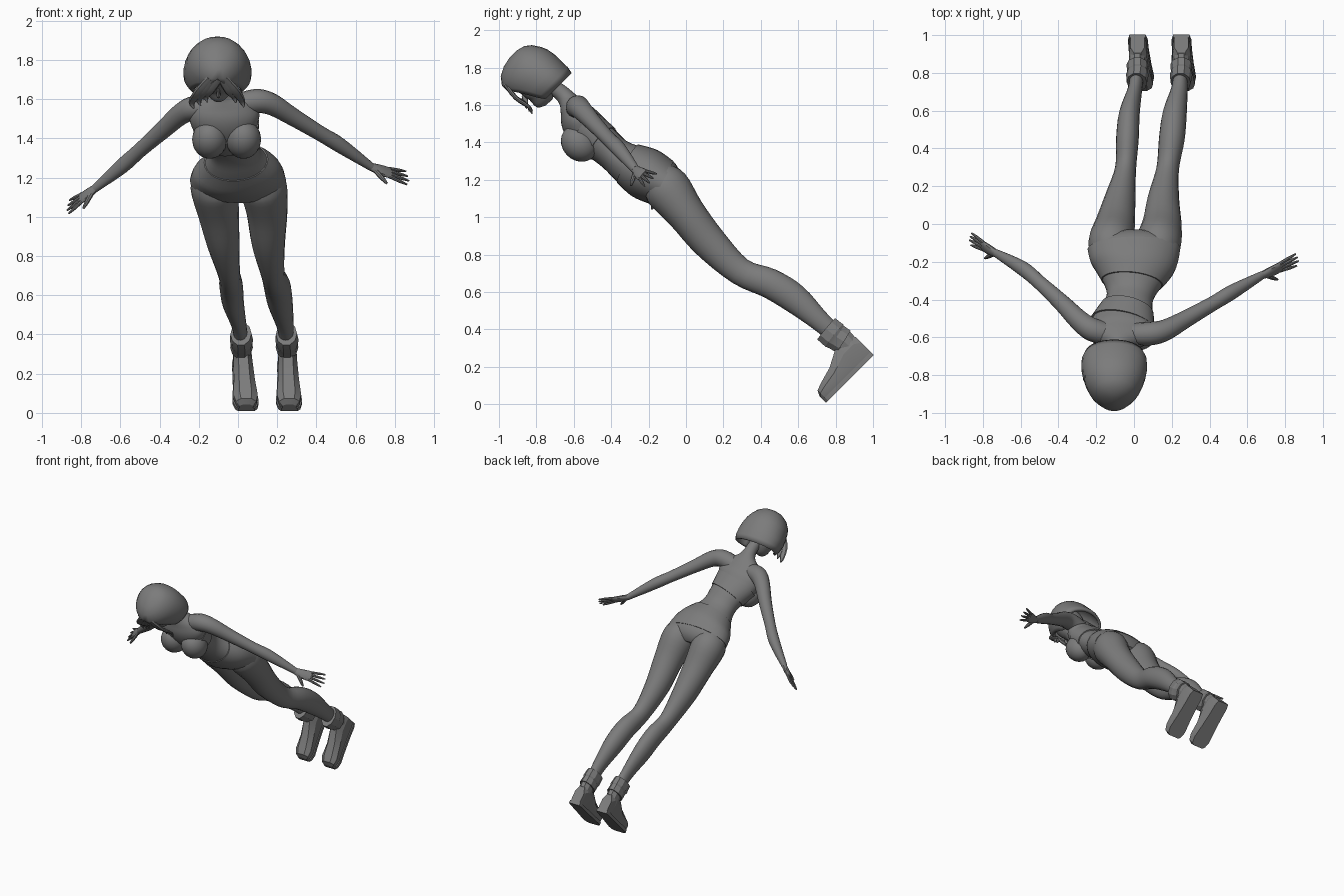
import bpy, bmesh, math
from mathutils import Vector

if "Cube" in bpy.data.objects:
    bpy.data.objects.remove(bpy.data.objects["Cube"])

K = math.sqrt(0.5)
GREY = bpy.data.materials.new("plain_grey")
GREY.diffuse_color = (0.2, 0.2, 0.2, 1)
GREY.use_nodes = True
GREY.node_tree.nodes["Principled BSDF"].inputs["Base Color"].default_value = GREY.diffuse_color
FWD = Vector((0, -K, -K))      # direction the chest and face point
SIDE = Vector((1, 0, 0))


def P(x, u, f):
    """Point in the leaning body frame: u towards the head, f towards the chest."""
    return Vector((x, -(u + f) * K, (u - f) * K))


def finish(name, bm, angle=35):
    bmesh.ops.remove_doubles(bm, verts=bm.verts, dist=0.0004)
    bmesh.ops.recalc_face_normals(bm, faces=bm.faces)
    me = bpy.data.meshes.new(name)
    bm.to_mesh(me)
    bm.free()
    me.materials.append(GREY)
    ob = bpy.data.objects.new(name, me)
    bpy.context.collection.objects.link(ob)
    bpy.ops.object.select_all(action='DESELECT')
    ob.select_set(True)
    bpy.context.view_layer.objects.active = ob
    bpy.ops.object.shade_smooth_by_angle(angle=math.radians(angle))
    return ob


def skin(bm, rings, closed=True, caps=True):
    n = len(rings[0])
    rows = [[bm.verts.new(p) for p in r] for r in rings]
    for r0, r1 in zip(rows, rows[1:]):
        for i in range(n if closed else n - 1):
            j = (i + 1) % n
            bm.faces.new((r0[i], r0[j], r1[j], r1[i]))
    if caps:
        bm.faces.new(rows[0])
        bm.faces.new(rows[-1])


def smooth_path(secs, steps):
    """Spline through (x, y, z, a, b) sections."""
    v = [Vector(s) for s in secs]
    out = []
    for i in range(len(v) - 1):
        p0, p1, p2, p3 = v[max(i - 1, 0)], v[i], v[i + 1], v[min(i + 2, len(v) - 1)]
        for k in range(steps):
            t = k / steps
            out.append(0.5 * (2 * p1 + (p2 - p0) * t + (2 * p0 - 5 * p1 + 4 * p2 - p3) * t * t
                              + (3 * p1 - p0 - 3 * p2 + p3) * t ** 3))
    return out + [v[-1]]


def loft(name, secs, ref=SIDE, seg=20, steps=4, grow=0.0, angle=35):
    """Elliptical tube: a is the half width along ref, b the half depth."""
    path = smooth_path(secs, steps)
    rings = []
    for i, s in enumerate(path):
        c = s.to_3d() if len(s) == 3 else Vector(s[:3])
        t = Vector(path[min(i + 1, len(path) - 1)][:3]) - Vector(path[max(i - 1, 0)][:3])
        t.normalize()
        e = (ref - t * ref.dot(t)).normalized()
        d = t.cross(e)
        rings.append([c + e * (s[3] + grow) * math.cos(w) + d * (s[4] + grow) * math.sin(w)
                      for w in (2 * math.pi * k / seg for k in range(seg))])
    bm = bmesh.new()
    skin(bm, rings)
    return finish(name, bm, angle)


def body_secs(rows):
    return [(*P(x, u, f), a, b) for x, u, f, a, b in rows]


# Torso and neck, pelvis upwards
torso = [(0, -.09, 1.14, .18, .07), (0, -.13, 1.185, .24, .125), (0, -.22, 1.235, .218, .135),
         (-.01, -.31, 1.285, .158, .112), (-.02, -.38, 1.335, .125, .095),
         (-.035, -.45, 1.395, .135, .1), (-.06, -.53, 1.46, .165, .105),
         (-.07, -.575, 1.52, .178, .098), (-.075, -.605, 1.58, .14, .072),
         (-.08, -.635, 1.63, .062, .05), (-.085, -.68, 1.675, .042, .042),
         (-.09, -.76, 1.725, .042, .042)]
loft("torso", torso, seg=28)
loft("trouser_top", torso[1:4], seg=28, grow=.006)
loft("chest_band", torso[5:7], seg=28, grow=.008)

# Bust
for side in (-1, 1):
    bm = bmesh.new()
    bmesh.ops.create_uvsphere(bm, u_segments=20, v_segments=14, radius=1)
    c = Vector((-.058 + side * .086, -.57, 1.395))
    for v in bm.verts:
        p = v.co.copy()
        v.co = c + Vector((p.x * .09, 0, 0)) + FWD * p.y * .092 + Vector((0, -K, K)) * p.z * .105
    finish("bust", bm)

# Legs
legs = {
    "left": [(-.115, -.16, 1.205, .1, .1), (-.12, -.1, 1.15, .122, .125), (-.1, 0, 1.02, .105, .104),
             (-.075, .125, .865, .083, .093), (-.045, .29, .71, .056, .074),
             (-.035, .45, .645, .06, .08), (-.025, .58, .565, .055, .078),
             (.005, .71, .45, .038, .056), (.015, .79, .38, .036, .05)],
    "right": [(.115, -.16, 1.205, .1, .1), (.13, -.1, 1.15, .12, .125), (.148, 0, 1.02, .104, .104),
              (.155, .125, .865, .085, .093), (.178, .29, .71, .06, .074),
              (.2, .45, .645, .068, .08), (.215, .58, .565, .064, .078),
              (.24, .71, .45, .044, .056), (.245, .79, .38, .036, .05)]}
for k, secs in legs.items():
    loft(k + "_leg", secs)

# Boots: faceted foot, sole slab, shaft and folded cuff
foot = [(-.895, .038, -.385), (-.86, .047, -.35), (-.785, .048, -.35), (-.68, .054, -.405),
        (-.59, .062, -.43), (-.55, .052, -.445), (-.535, .036, -.475)]
for k, x0, x1 in (("left", .018, .042), ("right", .25, .262)):
    bm = bmesh.new()
    rings, low, high = [], [], []
    for f, w, top in foot:
        x = x0 + (x1 - x0) * (f + .9) / .36
        mid = top * .62 - .5 * .38
        prof = [(-.9, -.51), (.9, -.51), (1, -.49), (1, mid), (.5, top), (-.5, top), (-1, mid), (-1, -.49)]
        rings.append([P(x + w * a, u, f) for a, u in prof])
        for lst, u in ((low, -.523), (high, -.5)):
            lst.append((P(x - w - .005, u, f), P(x + w + .005, u, f)))
    skin(bm, rings)
    finish(k + "_boot_foot", bm, 20)
    bm = bmesh.new()
    skin(bm, [[a for a, b in r] + [b for a, b in reversed(r)] for r in (low, high)])
    finish(k + "_boot_sole", bm, 20)
    loft(k + "_boot_shaft", body_secs([(x0, -.25, -.822, .046, .066), (x0, -.36, -.835, .046, .062),
                                       (x0, -.44, -.835, .044, .058)]), seg=10, steps=1, angle=20)
    loft(k + "_boot_cuff", body_secs([(x0 - .003, -.245, -.815, .054, .078), (x0, -.3, -.82, .06, .08),
                                      (x0, -.315, -.823, .054, .075), (x0, -.36, -.833, .058, .073)]),
         seg=10, steps=1, angle=20)

# Arms, palms, fingers and thumbs
arms = {
    "left": [(-.13, -.58, 1.55, .055, .06), (-.22, -.56, 1.555, .062, .062), (-.29, -.51, 1.525, .055, .055),
             (-.38, -.42, 1.445, .046, .046), (-.5, -.31, 1.34, .038, .038),
             (-.59, -.235, 1.26, .04, .038), (-.73, -.155, 1.145, .023, .02)],
    "right": [(-.01, -.58, 1.565, .055, .06), (.09, -.58, 1.59, .062, .062), (.17, -.56, 1.575, .056, .056),
              (.28, -.5, 1.51, .046, .046), (.42, -.42, 1.425, .039, .039),
              (.52, -.36, 1.365, .04, .038), (.68, -.27, 1.255, .023, .02)]}
tips = {"left": Vector((-.87, -.075, 1.045)), "right": Vector((.87, -.185, 1.195))}


def digit(name, a, b, r):
    m = a.lerp(b, .6)
    loft(name, [(*a, r, r), (*m, r * .9, r * .9), (*b, r * .45, r * .45)], FWD, seg=8, steps=2)


for k, secs in arms.items():
    loft(k + "_arm", secs, FWD, seg=16)
    wrist, tip = Vector(secs[-1][:3]), tips[k]
    at = lambda t, s: wrist.lerp(tip, t) + FWD * s
    loft(k + "_palm", [(*at(-.05, 0), .022, .018), (*at(.25, .003), .034, .018),
                       (*at(.52, 0), .037, .012)], FWD, seg=12)
    for i in range(4):
        s = (i - 1.5)
        digit(k + "_finger", at(.48, s * .018), at(1.02 - .05 * abs(s - .3), s * .031), .0095)
    digit(k + "_thumb", at(.1, .015), at(.42, .085), .013)

# Head with tapering jaw, and nose
loft("head", body_secs([(-.1, 1.668, -.582, .018, .02), (-.1, 1.685, -.592, .045, .045),
                        (-.1, 1.72, -.62, .075, .078), (-.1, 1.78, -.645, .096, .1),
                        (-.1, 1.85, -.655, .1, .105), (-.1, 1.91, -.66, .07, .075)]), seg=20)
loft("nose", body_secs([(-.1, 1.785, -.55, .006, .006), (-.1, 1.75, -.54, .011, .016),
                        (-.1, 1.74, -.545, .006, .006)]), seg=8, steps=2)

# Bobbed hair shell, open around the face: u, half width, half depth, centre f, opening
rows = [(1.685, .155, .13, -.69, 58), (1.72, .17, .147, -.68, 56), (1.77, .173, .156, -.67, 50),
        (1.82, .166, .16, -.665, 38), (1.865, .153, .157, -.66, 14), (1.9, .137, .147, -.655, 0),
        (1.94, .108, .118, -.657, 0), (1.965, .07, .078, -.665, 0), (1.978, .02, .025, -.67, 0)]
rings = []
for u, rx, rf, fc, gap in rows:
    ring = []
    for i in range(25):
        w = math.radians(gap + (360 - 2 * gap) * i / 24)
        ring.append(P(-.105 + rx * math.sin(w) * (1 - .15 * math.cos(w)), u, fc + rf * math.cos(w)))
    rings.append(ring)
bm = bmesh.new()
skin(bm, rings, closed=False, caps=False)
bmesh.ops.remove_doubles(bm, verts=bm.verts, dist=.0004)
edge = [e for e in bm.edges if e.is_boundary and all((v.co.z - v.co.y) * K > 1.97 for v in e.verts)]
bmesh.ops.holes_fill(bm, edges=edge, sides=0)
hair = finish("hair", bm)
mod = hair.modifiers.new("thickness", 'SOLIDIFY')
mod.thickness = .02
mod.offset = -1

# Loose locks framing the face
for x0, x1, x2, u_end in ((-.13, -.175, -.2, 1.7), (-.14, -.2, -.235, 1.68), (-.1, -.15, -.165, 1.725),
                          (-.08, -.04, -.02, 1.72), (-.07, -.01, .02, 1.69)):
    loft("hair_lock", body_secs([(x0, 1.885, -.525, .024, .012), (x1, 1.8, -.515, .026, .012),
                                 (x2, u_end + .03, -.53, .017, .009), (x2 + .01, u_end, -.515, .003, .003)]),
         seg=8, steps=3)
